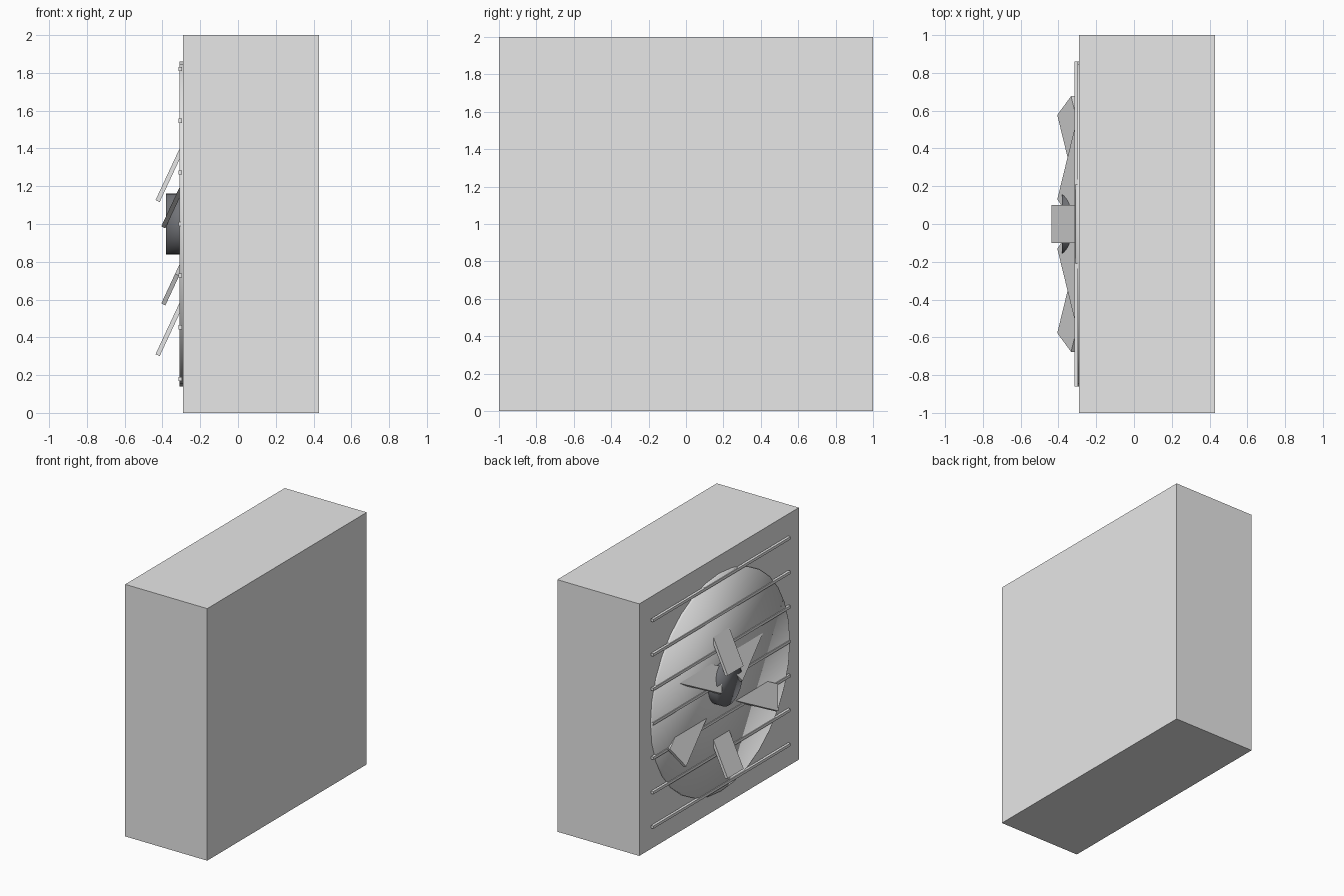
import bpy, bmesh, math
from mathutils import Matrix, Euler, Vector

if "Cube" in bpy.data.objects:
    bpy.data.objects.remove(bpy.data.objects["Cube"])


def material(name, rgb):
    m = bpy.data.materials.new(name)
    m.diffuse_color = (*rgb, 1.0)
    m.use_nodes = True
    m.node_tree.nodes["Principled BSDF"].inputs["Base Color"].default_value = m.diffuse_color
    return m


LIGHT = material("light_grey", (0.8, 0.8, 0.8))
DARK = material("dark_grey", (0.17, 0.175, 0.19))


def finish(name, bm, mat, smooth=False):
    me = bpy.data.meshes.new(name)
    bm.to_mesh(me)
    bm.free()
    for p in me.polygons:
        p.use_smooth = smooth
    me.materials.append(mat)
    ob = bpy.data.objects.new(name, me)
    bpy.context.collection.objects.link(ob)
    return ob


def box(name, loc, size, mat, rot=(0, 0, 0)):
    bm = bmesh.new()
    bmesh.ops.create_cube(bm, size=1)
    bmesh.ops.scale(bm, vec=size, verts=bm.verts)
    ob = finish(name, bm, mat)
    ob.location = loc
    ob.rotation_euler = rot
    return ob


def disc(name, x0, x1, radius, mat):
    # Cylinder lying along x, smooth over its rim
    bm = bmesh.new()
    bmesh.ops.create_cone(bm, cap_ends=True, segments=32, radius1=radius,
                          radius2=radius, depth=x1 - x0,
                          matrix=Matrix.Rotation(math.pi / 2, 4, 'Y'))
    ob = finish(name, bm, mat, smooth=True)
    ob.location = ((x0 + x1) / 2, 0, 1)
    return ob


# Housing
box("housing", (0.07, 0, 1), (0.72, 2, 2), LIGHT)

# Round fan opening and hub
disc("fan_ring", -0.31, -0.25, 0.86, LIGHT)
disc("hub", -0.38, -0.20, 0.162, DARK)

# Six blades, all tilted the same way so that their lower halves stick out
for i in range(6):
    a = math.radians(60 * i)
    box(f"blade_{i + 1}",
        (-0.292, -0.408 * math.sin(a), 1 + 0.408 * math.cos(a)),
        (0.024, 0.2, 0.632), LIGHT, (a, math.radians(25), 0))

# Guard bars
for i in range(7):
    box(f"guard_bar_{i + 1}", (-0.306, 0, 0.18 + i * 0.82 / 3),
        (0.02, 1.72, 0.022), LIGHT)
